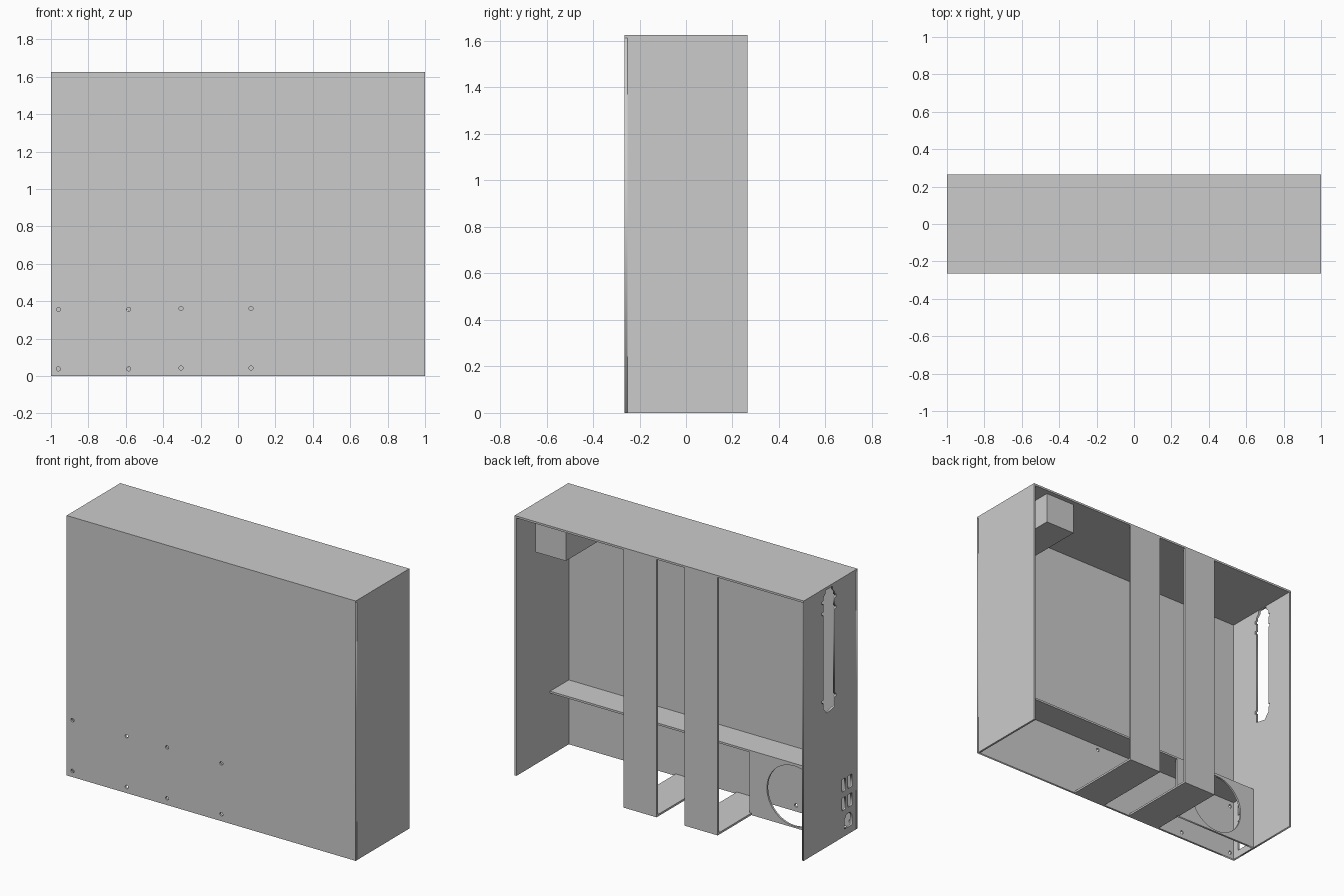
import bpy
from math import pi, cos, sin

if "Cube" in bpy.data.objects:
    bpy.data.objects.remove(bpy.data.objects["Cube"])

T = 0.0125                 # sheet thickness
W, D, H = 1.0, 0.265, 1.625  # half width, half depth, height


def box(name, x0, x1, y0, y1, z0, z1):
    bpy.ops.mesh.primitive_cube_add(size=1, location=((x0 + x1) / 2, (y0 + y1) / 2, (z0 + z1) / 2))
    ob = bpy.context.object
    ob.name = name
    ob.scale = (x1 - x0, y1 - y0, z1 - z0)
    bpy.ops.object.transform_apply(location=False, rotation=False, scale=True)
    return ob


def rect(a0, a1, b0, b1):
    return [(a0, b0), (a1, b0), (a1, b1), (a0, b1)]


def circle(a, b, r, n):
    return [(a + r * cos(2 * pi * i / n), b + r * sin(2 * pi * i / n)) for i in range(n)]


def sheet(name, outlines, location, rotation):
    """Flat sheet: first outline is the border, the rest are openings."""
    cu = bpy.data.curves.new(name, 'CURVE')
    cu.dimensions = '2D'
    cu.fill_mode = 'BOTH'
    cu.extrude = T / 2
    for pts in outlines:
        sp = cu.splines.new('POLY')
        sp.points.add(len(pts) - 1)
        for p, (a, b) in zip(sp.points, pts):
            p.co = (a, b, 0, 1)
        sp.use_cyclic_u = True
    ob = bpy.data.objects.new(name, cu)
    bpy.context.collection.objects.link(ob)
    ob.location = location
    ob.rotation_euler = rotation
    bpy.ops.object.select_all(action='DESELECT')
    ob.select_set(True)
    bpy.context.view_layer.objects.active = ob
    bpy.ops.object.convert(target='MESH')
    return bpy.context.object


FACE_Y = (pi / 2, 0, 0)        # sheet drawn in x, z
FACE_X = (pi / 2, 0, pi / 2)   # sheet drawn in y, z

# front panel with two groups of four screw holes
holes = [circle(x, z + dz, 0.011, 16)
         for x, dz in ((-0.96, 0), (-0.585, 0), (-0.305, 0.005), (0.07, 0.005))
         for z in (0.038, 0.356)]
sheet("front_panel", [rect(-W, W, 0, H - T)] + holes, (0, -D + T / 2, 0), FACE_Y)

# top and plain side
box("top_panel", -W, W, -D, D, H - T, H)
box("plain_side_panel", W - T, W, -D + T, D, 0, H - T)

# socket side: tall slot with small side notches, switch openings, inlet opening
c, h = 0.015, 0.055
slot = [(c - h, 0.85), (c + h - 0.035, 0.835), (c + h, 0.875)]
for z in (0.91, 1.46, 1.53):
    slot += [(c + h, z), (c + h + 0.012, z), (c + h + 0.012, z + 0.02), (c + h, z + 0.02)]
slot += [(c + h, 1.57), (c + 0.035, 1.59), (c + 0.035, H - T - 0.004),
         (c - 0.035, H - T - 0.004), (c - 0.035, 1.59), (c - h, 1.57)]
for z in (1.53, 1.46, 0.91):
    slot += [(c - h, z + 0.02), (c - h - 0.012, z + 0.02), (c - h - 0.012, z), (c - h, z)]
switches = [rect(y, y + 0.037, z, z + 0.078) for y in (-0.149, -0.21) for z in (0.168, 0.285)]
inlet = [(-0.212, 0.045), (-0.14, 0.045), (-0.14, 0.105), (-0.158, 0.13), (-0.194, 0.13), (-0.212, 0.105)]
sheet("socket_side_panel", [rect(-D + T, D, 0, H - T), slot, inlet] + switches,
      (-W + T / 2, 0, 0), FACE_X)

# two straps running down the back and under the base
for side, x0, x1 in (("right", 0.018, 0.248), ("left", -0.405, -0.175)):
    box(side + "_back_strap", x0, x1, D - T, D, 0, H - T)
    box(side + "_base_strap", x0, x1, -D + T, D - T, 0, T)

# inner shelf and the round-holed plate below its edge
SHELF_Y = -0.068
box("inner_shelf", -W + T, W - T, -D + T, SHELF_Y, 0.39, 0.39 + T)
sheet("fan_plate", [rect(-W + T, -0.392, 0, 0.39), circle(-0.70, 0.198, 0.188, 64)],
      (0, SHELF_Y - T / 2, 0), FACE_Y)

# block hung under the top
box("power_block", 0.667, 0.875, -D + T, 0.235, 1.418, H - T)
